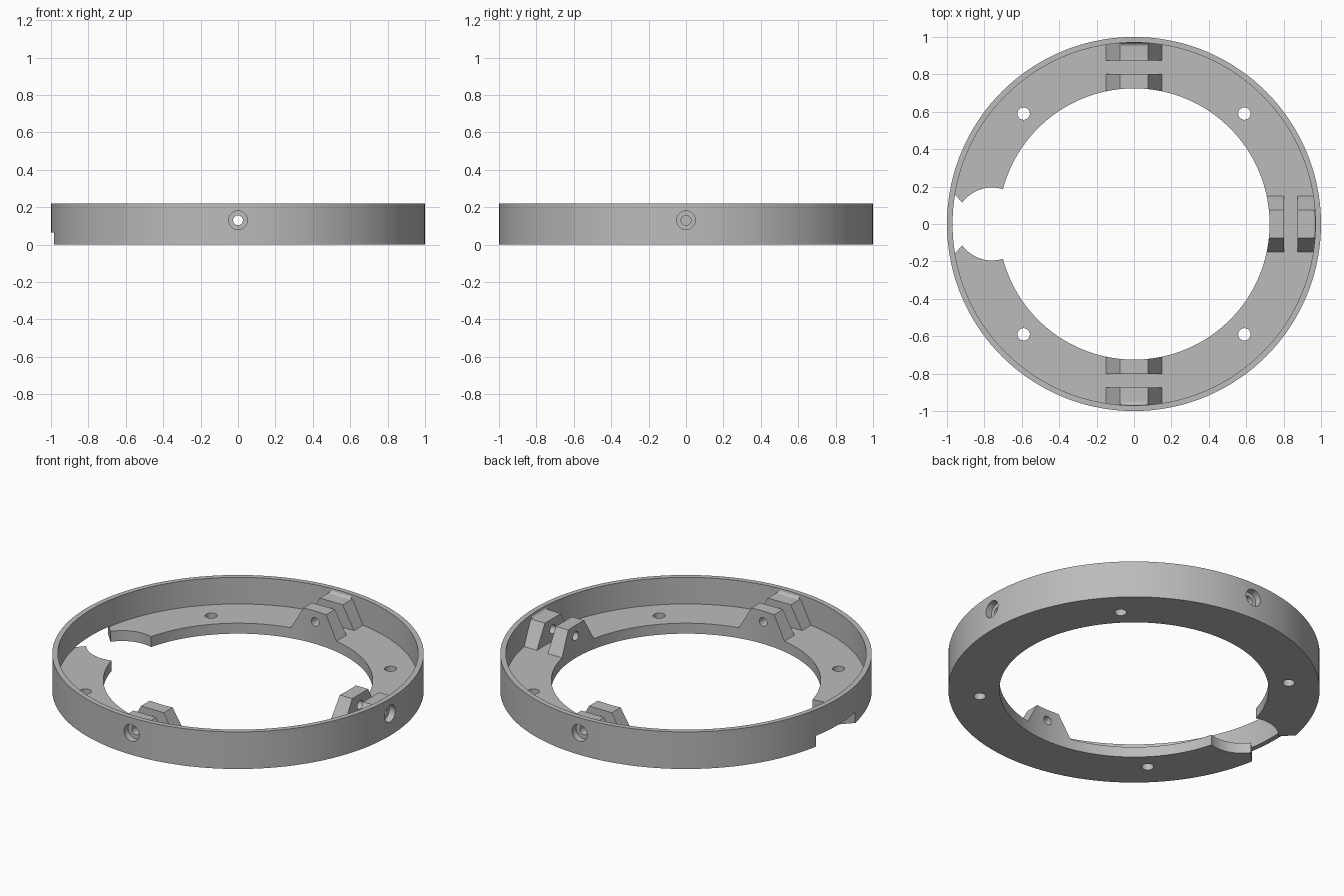
import bpy, bmesh
from math import cos, sin, pi, radians
from mathutils import Matrix

cube = bpy.data.objects.get("Cube")
if cube:
    bpy.data.objects.remove(cube, do_unlink=True)

FLOOR, HEIGHT, BOLT_Z = 0.062, 0.22, 0.13
LUG_TOP = 0.195

grey = bpy.data.materials.new("plain grey")
grey.use_nodes = True
colour = (0.5, 0.5, 0.5, 1)
grey.diffuse_color = colour
grey.node_tree.nodes["Principled BSDF"].inputs["Base Color"].default_value = colour


def make(name, bm):
    bmesh.ops.recalc_face_normals(bm, faces=bm.faces)
    mesh = bpy.data.meshes.new(name)
    bm.to_mesh(mesh)
    bm.free()
    mesh.materials.append(grey)
    obj = bpy.data.objects.new(name, mesh)
    bpy.context.collection.objects.link(obj)
    return obj


def cylinder(name, radius, depth, matrix, segments=32):
    bm = bmesh.new()
    bmesh.ops.create_cone(bm, cap_ends=True, segments=segments, radius1=radius,
                          radius2=radius, depth=depth, matrix=matrix)
    return make(name, bm)


def prism(name, points, offset, matrix=Matrix()):
    """Extrude a closed outline of 3D points along an offset."""
    bm = bmesh.new()
    face = bm.faces.new([bm.verts.new(p) for p in points])
    new = bmesh.ops.extrude_face_region(bm, geom=[face])["geom"]
    bmesh.ops.translate(bm, vec=offset, verts=[v for v in new if isinstance(v, bmesh.types.BMVert)])
    bm.transform(matrix)
    return make(name, bm)


def combine(body, tool, operation):
    mod = body.modifiers.new(tool.name, "BOOLEAN")
    mod.object, mod.operation, mod.solver = tool, operation, "EXACT"
    bpy.context.view_layer.objects.active = body
    bpy.ops.object.modifier_apply(modifier=mod.name)
    bpy.data.objects.remove(tool, do_unlink=True)


# Shallow cup: disc with a thin outer wall
body = cylinder("ring_body", 1, HEIGHT, Matrix.Translation((0, 0, HEIGHT / 2)), 144)
combine(body, cylinder("cup_cutter", 0.97, 1, Matrix.Translation((0, 0, FLOOR + 0.5)), 144), "DIFFERENCE")

# Pairs of sloped lugs, the outer one blending up into the wall
stations = [Matrix.Rotation(radians(a), 4, "Z") for a in (0, -90, 180)]
for turn in stations:
    for name, near, far in (("inner_lug", 0.68, 0.803), ("outer_lug", 0.875, 0.985)):
        outline = [(-0.15, near, FLOOR), (-0.15, near, 0.03), (0.15, near, 0.03),
                   (0.15, near, FLOOR), (0.075, near, LUG_TOP), (-0.075, near, LUG_TOP)]
        combine(body, prism(name, outline, (0, far - near, 0), turn), "UNION")
    r = 0.022
    arc = [(-0.07, 0.97 - r + r * sin(t), LUG_TOP + r - r * cos(t))
           for t in (i * pi / 16 for i in range(9))]
    fillet = [(-0.07, 0.985, LUG_TOP + r), (-0.07, 0.985, 0.18), (-0.07, 0.97 - r, 0.18)] + arc
    combine(body, prism("wall_fillet", fillet, (0.14, 0, 0), turn), "UNION")

# Central bore
combine(body, cylinder("bore_cutter", 0.725, 1, Matrix(), 144), "DIFFERENCE")

# Pin holes with counterbores in the outer wall
for turn in stations:
    for radius, depth, y in ((0.026, 0.5, 0.85), (0.05, 0.2, 1.06)):
        place = turn @ Matrix.Translation((0, y, BOLT_Z)) @ Matrix.Rotation(pi / 2, 4, "X")
        combine(body, cylinder("pin_cutter", radius, depth, place), "DIFFERENCE")

# Mounting holes through the floor
for x in (-0.59, 0.59):
    for y in (-0.59, 0.59):
        combine(body, cylinder("mount_cutter", 0.033, 0.5, Matrix.Translation((x, y, 0))), "DIFFERENCE")

# Side opening: round notch flaring out under the wall
notch_top = FLOOR + 0.002
combine(body, cylinder("notch_cutter", 0.195, 0.4, Matrix.Translation((-0.76, 0, notch_top - 0.2)), 64), "DIFFERENCE")
flare = [(-0.85, -0.08, -0.1), (-0.912, -0.108, -0.1), (-1.03, -0.235, -0.1),
         (-1.03, 0.235, -0.1), (-0.912, 0.108, -0.1), (-0.85, 0.08, -0.1)]
combine(body, prism("flare_cutter", flare, (0, 0, notch_top + 0.1)), "DIFFERENCE")

# Smooth curved walls, sharp machined edges
bpy.ops.object.select_all(action="DESELECT")
body.select_set(True)
bpy.context.view_layer.objects.active = body
bpy.ops.object.shade_smooth_by_angle(angle=radians(25))
